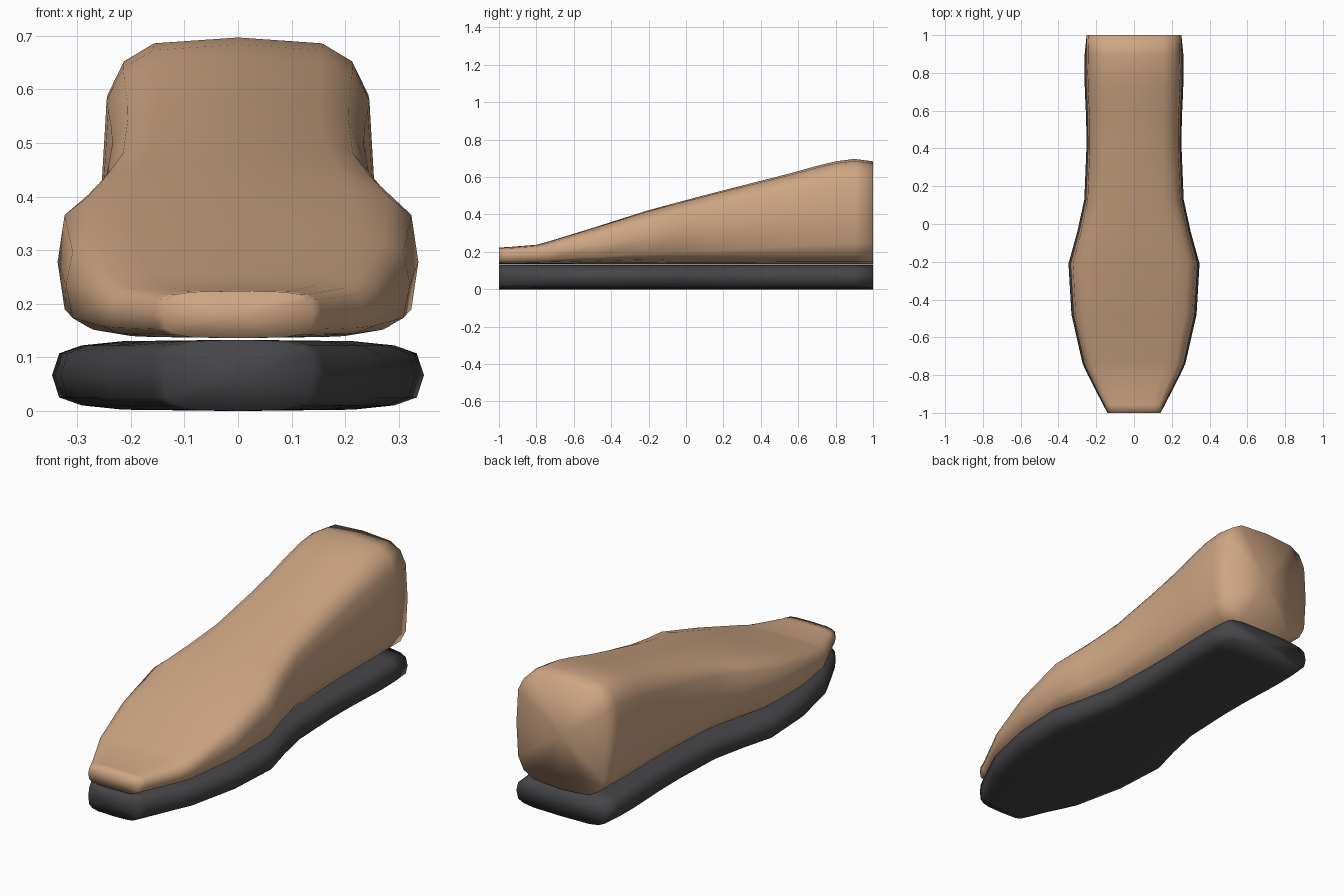
import bpy, bmesh, math

if "Cube" in bpy.data.objects:
    bpy.data.objects.remove(bpy.data.objects["Cube"])

# Stations along the length: y, sole half width, height of the upper's top
STATIONS = [
    (-1.00, 0.140, 0.224), (-0.96, 0.162, 0.225), (-0.80, 0.244, 0.238),
    (-0.74, 0.272, 0.254), (-0.48, 0.331, 0.334), (-0.21, 0.347, 0.420),
    (-0.04, 0.300, 0.466), (0.13, 0.263, 0.511), (0.40, 0.252, 0.580),
    (0.55, 0.253, 0.618), (0.70, 0.260, 0.660), (0.80, 0.263, 0.684),
    (0.90, 0.261, 0.697), (1.00, 0.251, 0.684),
]
SIDES = 16


def soft(v):
    return math.copysign(math.sqrt(abs(v)), v) if abs(v) > 1e-6 else 0.0


def loft(name, sections, color):
    """Skin rounded-square sections (y, half width, bottom, top) and cap both ends."""
    bm = bmesh.new()
    rings = []
    for y, w, lo, hi in sections:
        ring = []
        for i in range(SIDES):
            a = 2 * math.pi * i / SIDES
            ring.append(bm.verts.new((w * soft(math.cos(a)), y,
                                      (lo + hi) / 2 + (hi - lo) / 2 * soft(math.sin(a)))))
        rings.append(ring)
    for r, s in zip(rings, rings[1:]):
        for i in range(SIDES):
            j = (i + 1) % SIDES
            bm.faces.new((r[i], r[j], s[j], s[i]))
    # Fan caps at toe and heel
    for ring, (y, w, lo, hi) in ((rings[0], sections[0]), (rings[-1], sections[-1])):
        c = bm.verts.new((0, y, (lo + hi) / 2))
        for i in range(SIDES):
            bm.faces.new((ring[i], ring[(i + 1) % SIDES], c))
    bmesh.ops.recalc_face_normals(bm, faces=bm.faces)
    for f in bm.faces:
        f.smooth = True
    mesh = bpy.data.meshes.new(name)
    bm.to_mesh(mesh)
    bm.free()
    mat = bpy.data.materials.new(name + "_color")
    mat.diffuse_color = color
    mat.use_nodes = True
    mat.node_tree.nodes["Principled BSDF"].inputs["Base Color"].default_value = mat.diffuse_color
    mesh.materials.append(mat)
    obj = bpy.data.objects.new(name, mesh)
    bpy.context.collection.objects.link(obj)
    return obj


# Flat dark sole
loft("sole", [(y, w, 0.0, 0.133) for y, w, _ in STATIONS], (0.06, 0.06, 0.065, 1))

# Tan upper, slightly narrower than the sole and rising to the heel
loft("upper", [(y, w * (0.97 if -1 < y < 1 else 1.0), 0.136, h) for y, w, h in STATIONS],
     (0.62, 0.38, 0.23, 1))
